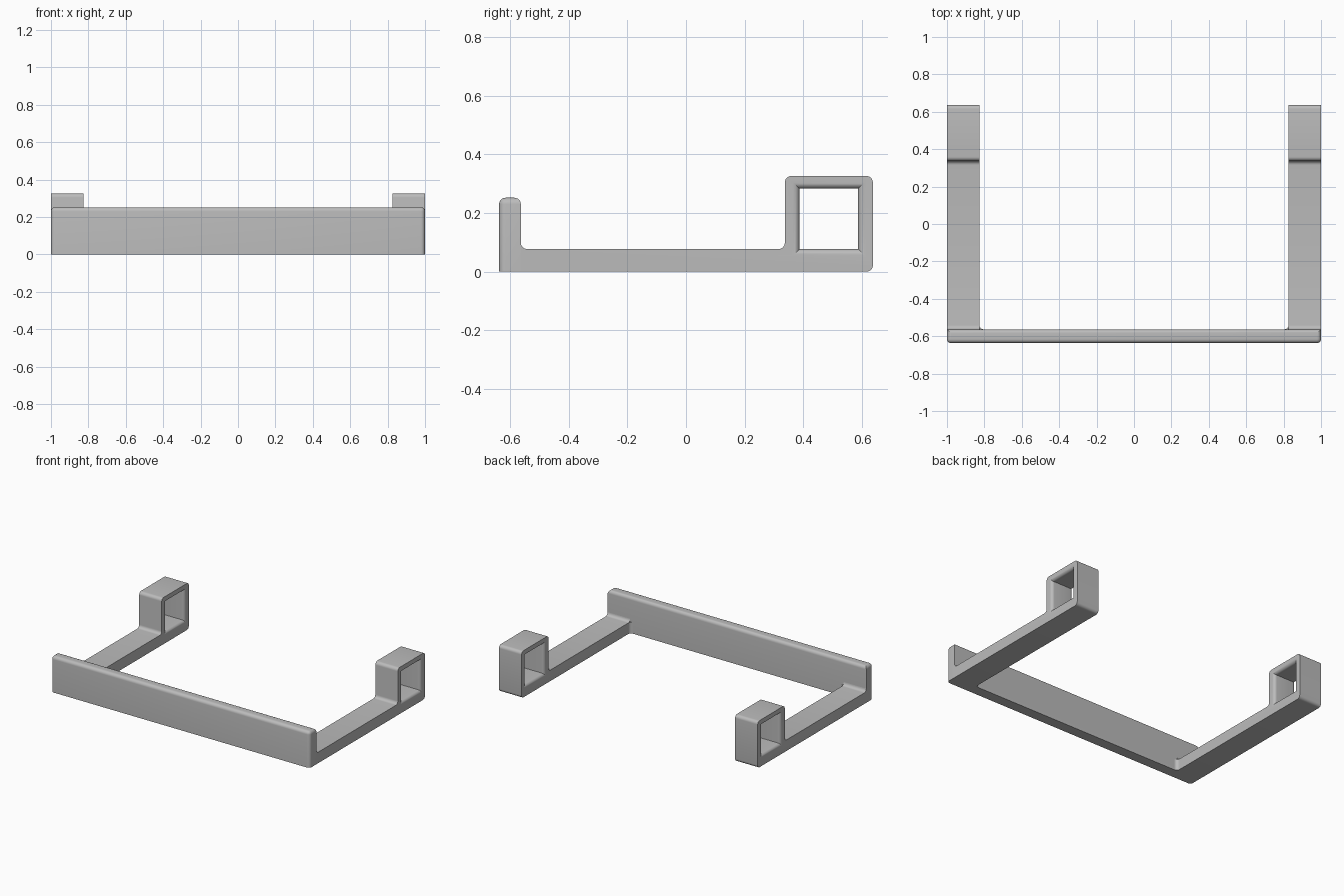
import bpy, bmesh, math
from mathutils import Vector

old = bpy.data.objects.get("Cube")
if old:
    bpy.data.objects.remove(old, do_unlink=True)

GREY = bpy.data.materials.new("plain grey")
GREY.use_nodes = True
GREY.diffuse_color = (0.5, 0.5, 0.5, 1)
GREY.node_tree.nodes["Principled BSDF"].inputs["Base Color"].default_value = (0.5, 0.5, 0.5, 1)

W, D = 1.0, 0.637            # half width and half depth
BAR_Y, BAR_Z = -0.563, 0.252  # back and top of the front bar
ARM_X, ARM_Z = 0.826, 0.077   # inner side and top of the arms
LOOP_Y, LOOP_Z = 0.337, 0.326  # front and top of the square loops
R = 0.022                    # edge rounding


def add_object(name, bm):
    bmesh.ops.recalc_face_normals(bm, faces=bm.faces[:])
    mesh = bpy.data.meshes.new(name)
    bm.to_mesh(mesh)
    bm.free()
    mesh.materials.append(GREY)
    obj = bpy.data.objects.new(name, mesh)
    bpy.context.collection.objects.link(obj)
    return obj


def smooth(obj):
    bpy.ops.object.select_all(action='DESELECT')
    obj.select_set(True)
    bpy.context.view_layer.objects.active = obj
    bpy.ops.object.shade_smooth_by_angle(angle=math.radians(30))


def rounded(corners, steps=6):
    """Replace each (a, b, radius) right-angled corner with an arc."""
    points = []
    for i, (a, b, r) in enumerate(corners):
        p = Vector((a, b))
        if r == 0:
            points.append(p)
            continue
        u = (Vector(corners[i - 1][:2]) - p).normalized() * r
        v = (Vector(corners[(i + 1) % len(corners)][:2]) - p).normalized() * r
        for k in range(steps + 1):
            t = math.pi / 2 * k / steps
            points.append(p + u * (1 - math.sin(t)) + v * (1 - math.cos(t)))
    return points


def loft(name, rings):
    """Skin a list of matching point rings and cap both ends."""
    bm = bmesh.new()
    rows = [[bm.verts.new(p) for p in ring] for ring in rings]
    n = len(rows[0])
    for low, high in zip(rows, rows[1:]):
        for i in range(n):
            j = (i + 1) % n
            bm.faces.new((low[i], low[j], high[j], high[i]))
    bm.faces.new(rows[0])
    bm.faces.new(rows[-1])
    return add_object(name, bm)


def window_ring(x, grow):
    y0, y1, z0, z1 = 0.387 - grow, 0.587 + grow, 0.077 - grow, 0.283 + grow
    return [(x, y0, z0), (x, y1, z0), (x, y1, z1), (x, y0, z1)]


# Front bar, rounded along the top and the front end corners
bm = bmesh.new()
bmesh.ops.create_cube(bm, size=1)
for v in bm.verts:
    v.co = (v.co.x * 2 * W, BAR_Y if v.co.y > 0 else -D, BAR_Z if v.co.z > 0 else 0)
edges = []
for e in bm.edges:
    a, b = e.verts[0].co, e.verts[1].co
    on_top = min(a.z, b.z) > 0.1
    front_corner = abs(a.z - b.z) > 0.1 and a.y < BAR_Y - 0.01
    if on_top or front_corner:
        edges.append(e)
bmesh.ops.bevel(bm, geom=edges, offset=R, segments=6, profile=0.5, affect='EDGES')
smooth(add_object("front_bar", bm))

# Side profile of an arm, from the bar back to the square loop
profile = rounded([
    (BAR_Y, 0, 0), (D, 0, R), (D, LOOP_Z, R), (LOOP_Y, LOOP_Z, R),
    (LOOP_Y, ARM_Z, R), (BAR_Y, ARM_Z, R), (BAR_Y, ARM_Z + R, 0)])
# The last arc ends on the final point, so drop the duplicate
profile.pop()

# Quarter-round flare of the loop opening, as (depth, growth)
flare = []
for k in range(7):
    t = math.pi / 2 * k / 6
    flare.append((R * (1 - math.cos(t)), R * (1 - math.sin(t))))

for side, label in ((1, "left"), (-1, "right")):
    arm = loft(label + "_arm", [[(side * x, p.x, p.y) for p in profile] for x in (ARM_X, W)])

    # Cut the flared square opening through the loop
    rings = [window_ring(side * (ARM_X - 0.05), R)]
    rings += [window_ring(side * (ARM_X + d), g) for d, g in flare]
    rings += [window_ring(side * (W - d), g) for d, g in reversed(flare)]
    rings.append(window_ring(side * (W + 0.05), R))
    cutter = loft(label + "_opening_cutter", rings)
    cutter.hide_render = True
    cut = arm.modifiers.new("opening", 'BOOLEAN')
    cut.operation = 'DIFFERENCE'
    cut.solver = 'EXACT'
    cut.object = cutter
    bpy.ops.object.select_all(action='DESELECT')
    bpy.context.view_layer.objects.active = arm
    arm.select_set(True)
    bpy.ops.object.modifier_apply(modifier=cut.name)
    bpy.data.objects.remove(cutter, do_unlink=True)
    smooth(arm)

    # Small fillet in the inner corner between bar and arm
    web = rounded([(ARM_X - R, BAR_Y, 0), (ARM_X, BAR_Y, R), (ARM_X, BAR_Y + R, 0)])[1:-1]
    web.append(Vector((ARM_X, BAR_Y)))
    smooth(loft(label + "_corner_fillet", [[(side * p.x, p.y, z) for p in web] for z in (0, ARM_Z)]))
